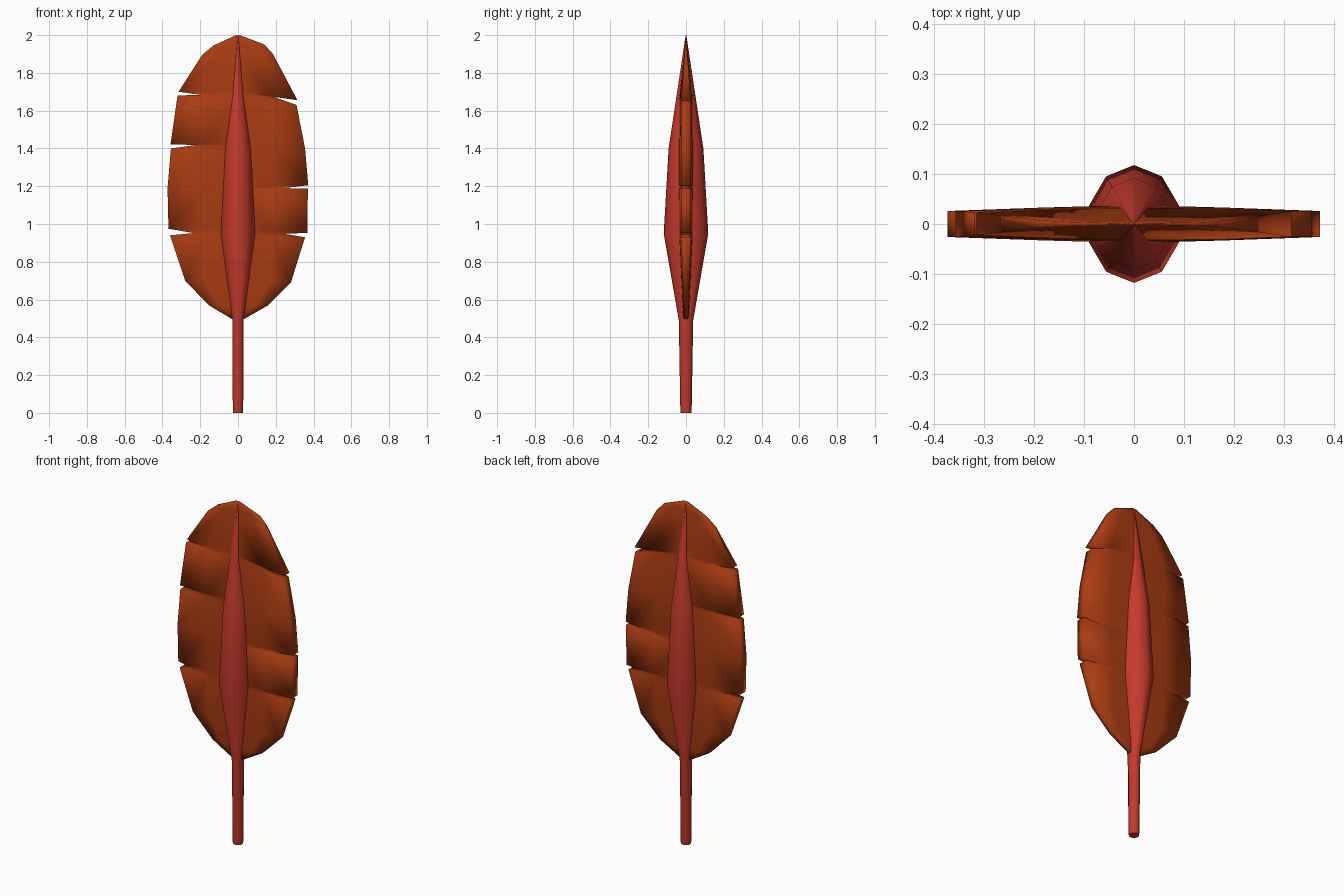
import bpy, bmesh, math

if "Cube" in bpy.data.objects:
    bpy.data.objects.remove(bpy.data.objects["Cube"])


def material(name, rgb):
    m = bpy.data.materials.new(name)
    m.diffuse_color = (*rgb, 1)
    m.use_nodes = True
    m.node_tree.nodes["Principled BSDF"].inputs["Base Color"].default_value = m.diffuse_color
    return m


def finish(bm, name, mat):
    bmesh.ops.remove_doubles(bm, verts=bm.verts, dist=0.0005)
    bmesh.ops.recalc_face_normals(bm, faces=bm.faces)
    me = bpy.data.meshes.new(name)
    bm.to_mesh(me)
    bm.free()
    ob = bpy.data.objects.new(name, me)
    bpy.context.collection.objects.link(ob)
    me.materials.append(mat)
    for p in me.polygons:
        p.use_smooth = True
    return ob


red = material("quill red", (0.56, 0.042, 0.025))
rust = material("rust orange", (0.40, 0.045, 0.006))

# Quill: ten-sided shaft swelling in the middle and ending in a point
SIDES = 10
rings = [(0, 0.027, 0.028), (0.012, 0.029, 0.03), (0.49, 0.031, 0.038),
         (0.95, 0.095, 0.118), (1.40, 0.075, 0.092), (1.985, 0.003, 0.004)]
bm = bmesh.new()
loops = []
for z, rx, ry in rings:
    angles = [math.pi / 2 + math.tau * i / SIDES for i in range(SIDES)]
    loops.append([bm.verts.new((rx * math.cos(a), ry * math.sin(a), z)) for a in angles])
for lo, hi in zip(loops, loops[1:]):
    for i in range(SIDES):
        j = (i + 1) % SIDES
        bm.faces.new((lo[i], lo[j], hi[j], hi[i]))
tip = bm.verts.new((0, 0, 2.0))
for i in range(SIDES):
    bm.faces.new((loops[-1][i], loops[-1][(i + 1) % SIDES], tip))
cap = bm.faces.new(loops[0])
quill = finish(bm, "quill", red)
bpy.context.view_layer.objects.active = quill
quill.select_set(True)
bpy.ops.object.shade_smooth_by_angle(angle=math.radians(45))
quill.select_set(False)


# Vanes: slabs running from the shaft to a notched outline (x, z, spine z)
def taper(z):
    if z > 1.65:
        return max((2.0 - z) / 0.35, 0.04)
    return min(1, 0.4 + 0.6 * (z - 0.49) / 0.46)


def vane(name, sign, outline):
    bm = bmesh.new()
    rows = []
    for x, z, spine_z in outline:
        mid = min(0.18, 0.6 * x)
        t = mid / x
        pts = [(0, spine_z, 0.038), (mid, spine_z + (z - spine_z) * t, 0.033), (x, z, 0.026)]
        rows.append([[bm.verts.new((sign * px, s * h * taper(pz), pz)) for px, pz, h in pts]
                     for s in (-1, 1)])
    for a, b in zip(rows, rows[1:]):
        for s in (0, 1):
            for k in (0, 1):
                bm.faces.new((a[s][k], a[s][k + 1], b[s][k + 1], b[s][k]))
        bm.faces.new((a[0][2], a[1][2], b[1][2], b[0][2]))   # rim
    for f, b in (rows[0], rows[-1]):                          # end caps
        for k in (0, 1):
            bm.faces.new((f[k], f[k + 1], b[k + 1], b[k]))
    return finish(bm, name, rust)


left = [(0.01, 2.0, 1.998), (0.13, 1.945, 1.945), (0.19, 1.895, 1.895), (0.315, 1.70, 1.70),
        (0.20, 1.684, 1.684), (0.32, 1.68, 1.68), (0.357, 1.422, 1.422), (0.22, 1.418, 1.418),
        (0.355, 1.40, 1.40), (0.373, 1.19, 1.19), (0.368, 0.975, 0.975), (0.235, 0.952, 0.952),
        (0.36, 0.94, 0.94), (0.28, 0.70, 0.70), (0.155, 0.57, 0.57), (0.02, 0.49, 0.49)]
right = [(0.01, 2.0, 1.998), (0.14, 1.95, 1.95), (0.185, 1.90, 1.90), (0.315, 1.655, 1.70),
         (0.19, 1.673, 1.69), (0.31, 1.63, 1.68), (0.355, 1.40, 1.40), (0.372, 1.205, 1.205),
         (0.24, 1.190, 1.190), (0.37, 1.187, 1.187), (0.367, 0.953, 0.953), (0.245, 0.948, 0.948),
         (0.355, 0.93, 0.93), (0.28, 0.69, 0.69), (0.16, 0.57, 0.57), (0.02, 0.49, 0.49)]
vane("left_vane", -1, left)
vane("right_vane", 1, right)
